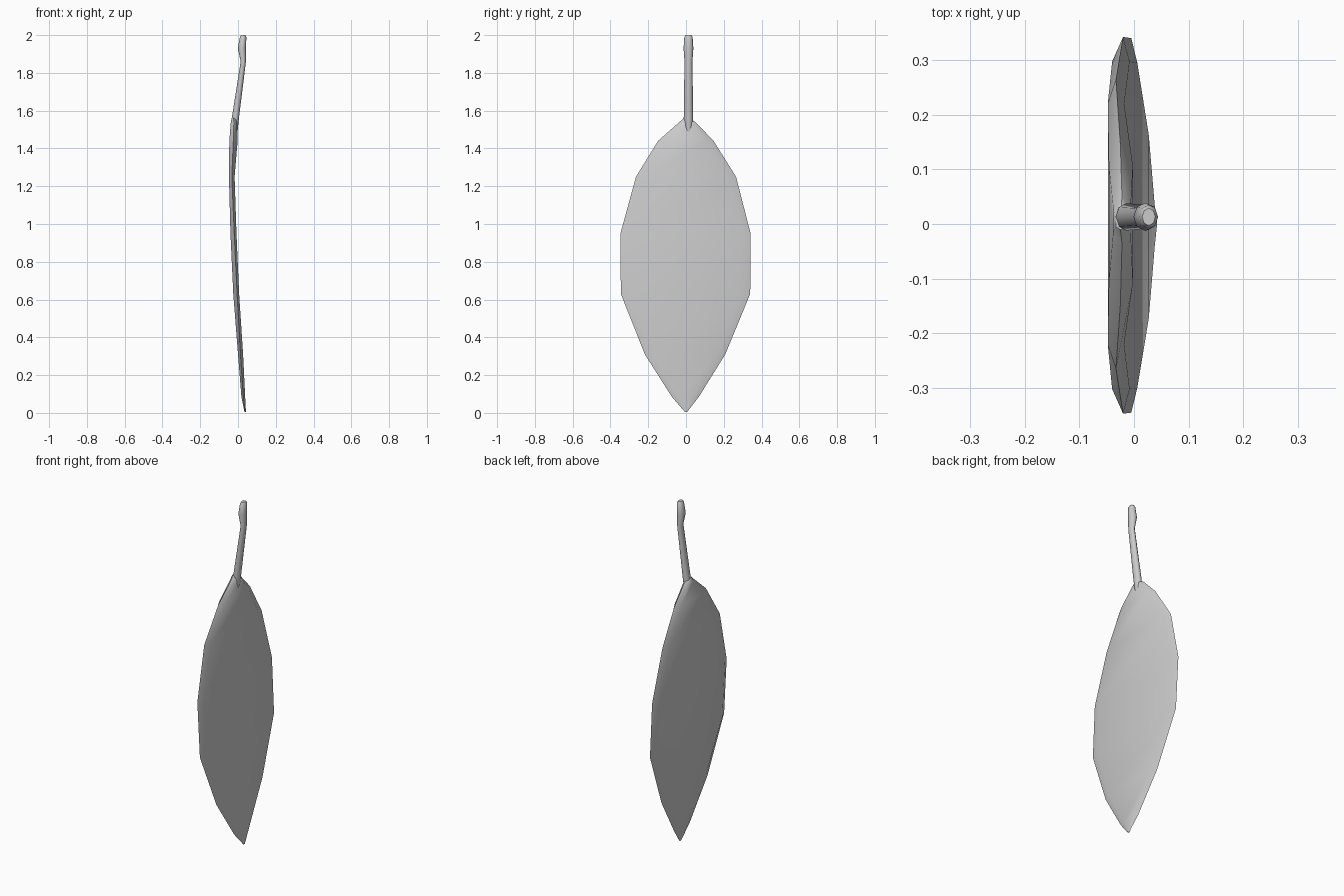
import bpy, math

if "Cube" in bpy.data.objects:
    bpy.data.objects.remove(bpy.data.objects["Cube"])


def make_object(name, verts, faces, angle):
    mesh = bpy.data.meshes.new(name)
    mesh.from_pydata(verts, [], faces)
    obj = bpy.data.objects.new(name, mesh)
    bpy.context.collection.objects.link(obj)
    bpy.ops.object.select_all(action='DESELECT')
    obj.select_set(True)
    bpy.context.view_layer.objects.active = obj
    bpy.ops.object.mode_set(mode='EDIT')
    bpy.ops.mesh.select_all(action='SELECT')
    bpy.ops.mesh.normals_make_consistent(inside=False)
    bpy.ops.object.mode_set(mode='OBJECT')
    bpy.ops.object.shade_smooth_by_angle(angle=math.radians(angle))
    return obj


def loft(name, rings, angle):
    # skin equal-sized closed rings and cap both ends
    n = len(rings[0])
    verts = [p for ring in rings for p in ring]
    faces = [(r * n + i, r * n + (i + 1) % n, (r + 1) * n + (i + 1) % n, (r + 1) * n + i)
             for r in range(len(rings) - 1) for i in range(n)]
    faces += [tuple(range(n))[::-1], tuple(range(len(verts) - n, len(verts)))]
    return make_object(name, verts, faces, angle)


# leaf blade: z, left y, right y, back x, rim x, face x, rim inset
rows = [
    (0.005, -0.006, 0.006, 0.034, 0.038, 0.042, 0.003),
    (0.085, -0.075, 0.068, 0.018, 0.028, 0.038, 0.035),
    (0.31, -0.218, 0.208, 0.000, 0.013, 0.027, 0.045),
    (0.63, -0.345, 0.340, -0.025, -0.005, 0.006, 0.045),
    (0.95, -0.347, 0.342, -0.040, -0.020, -0.008, 0.045),
    (1.25, -0.265, 0.265, -0.048, -0.033, -0.018, 0.045),
    (1.44, -0.148, 0.146, -0.046, -0.025, -0.002, 0.04),
    (1.54, -0.035, 0.050, -0.038, -0.022, -0.006, 0.02),
    (1.562, -0.010, 0.012, -0.033, -0.025, -0.015, 0.005),
]
blade = []
for z, y0, y1, back, rim, face, inset in rows:
    blade.append([(rim, y0, z), (face, y0 + inset, z), (face, y1 - inset, z),
                  (rim, y1, z), (back, y1 - inset, z), (back, y0 + inset, z)])
loft("leaf_blade", blade, 50)

# stem: x, z, radius along x and along y
path = [(-0.019, 1.49, 0.017, 0.017), (-0.014, 1.56, 0.019, 0.025),
        (0.028, 1.86, 0.014, 0.021), (0.021, 1.93, 0.022, 0.026),
        (0.027, 1.99, 0.017, 0.022), (0.027, 2.0, 0.012, 0.016)]
stem = []
for x, z, rx, ry in path:
    stem.append([(x + rx * math.cos(i * math.pi / 4), 0.013 + ry * math.sin(i * math.pi / 4), z)
                 for i in range(8)])
loft("stem", stem, 60)
